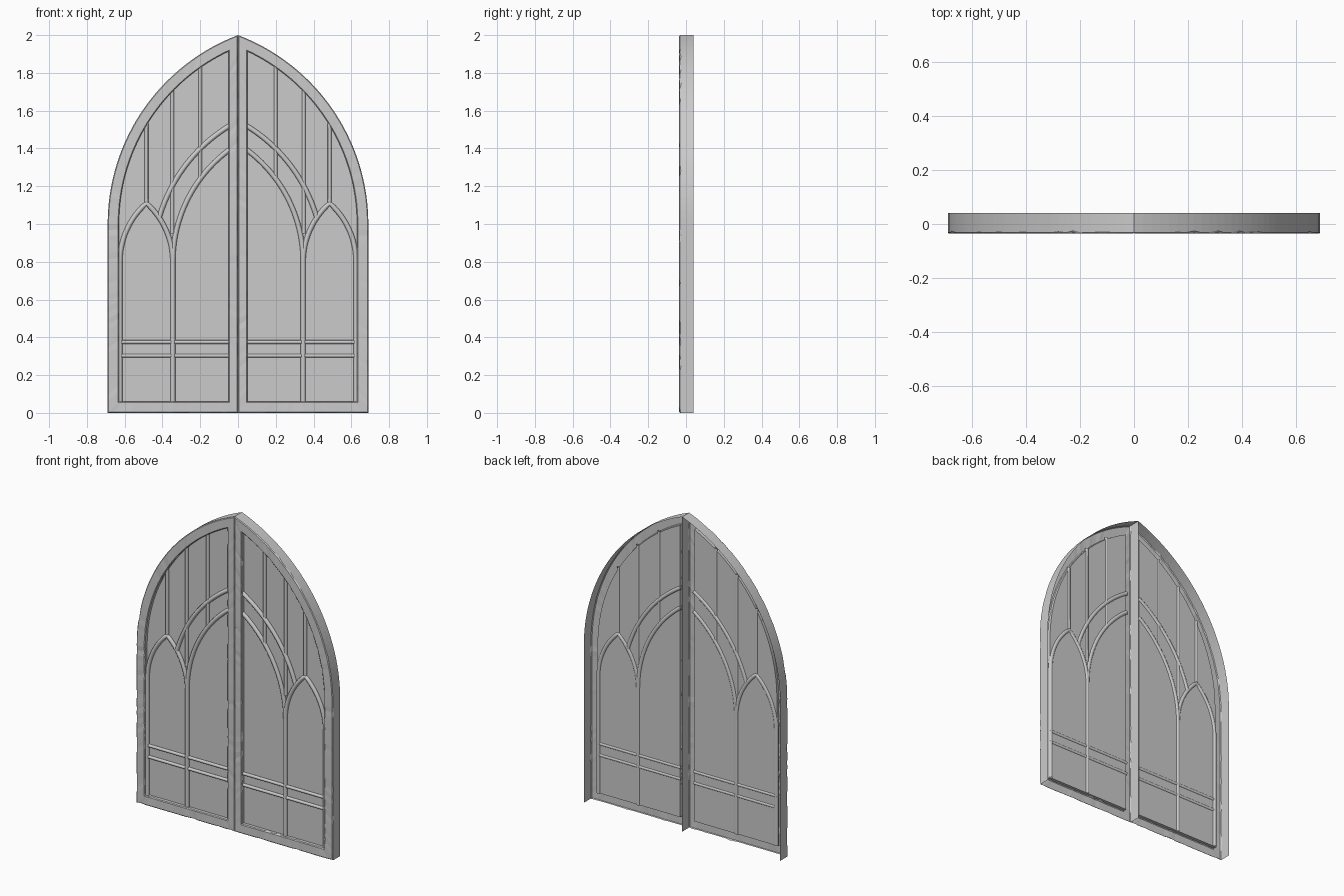
import bpy, bmesh, math, random

random.seed(4)
cube = bpy.data.objects.get("Cube")
if cube:
    bpy.data.objects.remove(cube, do_unlink=True)

stone = bpy.data.materials.new("stone_grey")
stone.use_nodes = True
grey = (0.6, 0.6, 0.6, 1)
stone.diffuse_color = grey
stone.node_tree.nodes["Principled BSDF"].inputs["Base Color"].default_value = grey

BACK, FRONT, PANEL = 0.04, -0.036, -0.012
ARC_X, ARC_Z, ARC_R = -0.38, 1.0, 1.07
RAIL = 24        # segments along the bottom rail


def link(name, data):
    obj = bpy.data.objects.new(name, data)
    data.materials.append(stone)
    bpy.context.collection.objects.link(obj)
    return obj


def arc(cx, cz, r, a0, a1, n):
    angles = [a0 + (a1 - a0) * i / n for i in range(n + 1)]
    return [(cx + r * math.cos(a), cz + r * math.sin(a)) for a in angles]


def line(a, b, n):
    return [(a[0] + (b[0] - a[0]) * i / n, a[1] + (b[1] - a[1]) * i / n) for i in range(n)]


def outline(t):
    """Half-arch outline; t = 0 is the outer edge, t = 1 the inner edge of the frame."""
    x0, z0, r = 0.05 * t, 0.06 * t, ARC_R - 0.06 * t
    curve = arc(ARC_X, ARC_Z, r, 0, math.acos((x0 - ARC_X) / r), 36)
    foot = (curve[0][0], z0)
    return (line((x0, z0), foot, RAIL) + line(foot, curve[0], 32)
            + curve[:-1] + line(curve[-1], (x0, z0), 60))


def finish(bm, name, side):
    if side < 0:
        bmesh.ops.reverse_faces(bm, faces=bm.faces[:])
    mesh = bpy.data.meshes.new(name)
    bm.to_mesh(mesh)
    bm.free()
    return link(name, mesh)


def build_frame(side, name):
    # Open-backed shell: side flange, worn front edge, flat face, inner lip
    bm = bmesh.new()
    count = len(outline(0))
    wear = [random.random() ** 8 for _ in range(count)]
    inner_wear = [random.random() ** 8 for _ in range(count)]
    profile = [(0, BACK, 0, None), (0, FRONT + 0.004, 0.010, wear),
               (0.08, FRONT, 0.003, wear), (0.92, FRONT, 0.003, inner_wear),
               (1, FRONT + 0.004, 0.008, inner_wear), (1, PANEL, 0, None)]
    loops = []
    for t, y, depth, chips in profile:
        loop = []
        for i, (x, z) in enumerate(outline(t)):
            push = depth * chips[i] if chips else 0
            loop.append(bm.verts.new((side * x, y + push, z)))
        loops.append(loop)
    for k, (a, b) in enumerate(zip(loops, loops[1:])):
        for i in range(count):
            if k == 0 and i < RAIL:
                continue          # the bottom rail has no flange
            j = (i + 1) % count
            bm.faces.new((a[i], a[j], b[j], b[i]))
    finish(bm, name, side)


def build_panel(side, name):
    bm = bmesh.new()
    bm.faces.new([bm.verts.new((side * x, PANEL, z)) for x, z in outline(1)])
    finish(bm, name, side)


def build_bars(side, name, paths, radius):
    # Round mouldings that stand proud of the panel
    data = bpy.data.curves.new(name, "CURVE")
    data.dimensions = "3D"
    data.bevel_depth = radius
    data.bevel_resolution = 2
    for path in paths:
        spline = data.splines.new("POLY")
        spline.points.add(len(path) - 1)
        for point, (x, z) in zip(spline.points, path):
            point.co = (side * x, PANEL - 0.004, z, 1)
    link(name, data)


def arch_top(x):
    return ARC_Z + math.sqrt((ARC_R - 0.06) ** 2 - (x - ARC_X) ** 2) + 0.01


# Tracery: large arch, its outer echo, and a small pointed arch beside it
POST, SPRING = 0.345, 0.8
BIG_R, SMALL_R, SMALL_HALF = 0.737, 0.413, 0.14
big_cx = POST - BIG_R
small_mid = POST + SMALL_HALF
peak = math.acos((SMALL_R - SMALL_HALF) / SMALL_R)
right_half = arc(small_mid + SMALL_HALF - SMALL_R, SPRING, SMALL_R, 0, peak, 12)
left_half = [(2 * small_mid - x, z) for x, z in right_half]
big_arch = arc(big_cx, SPRING, BIG_R, 0, math.acos((0.045 - big_cx) / BIG_R), 20)
ECHO_R = BIG_R + 0.105
echo_arch = arc(big_cx, SPRING, ECHO_R, 0.28, math.acos((0.045 - big_cx) / ECHO_R), 20)

arches = [[(POST, 0.06)] + big_arch,
          left_half + right_half[-2::-1] + [(small_mid + SMALL_HALF, 0.06)],
          echo_arch]
uprights = [[(x, z), (x, arch_top(x))] for x, z in ((0.2, 1.24), (POST + 0.003, 0.95), (small_mid, 1.11))]
crossbars = [[(0.045, z), (0.635, z)] for z in (0.303, 0.375)]

for side, word in ((1, "left"), (-1, "right")):
    build_frame(side, word + "_frame")
    build_panel(side, word + "_panel")
    build_bars(side, word + "_arch_mouldings", arches, 0.013)
    build_bars(side, word + "_upright_bars", uprights, 0.010)
    build_bars(side, word + "_crossbars", crossbars, 0.010)
